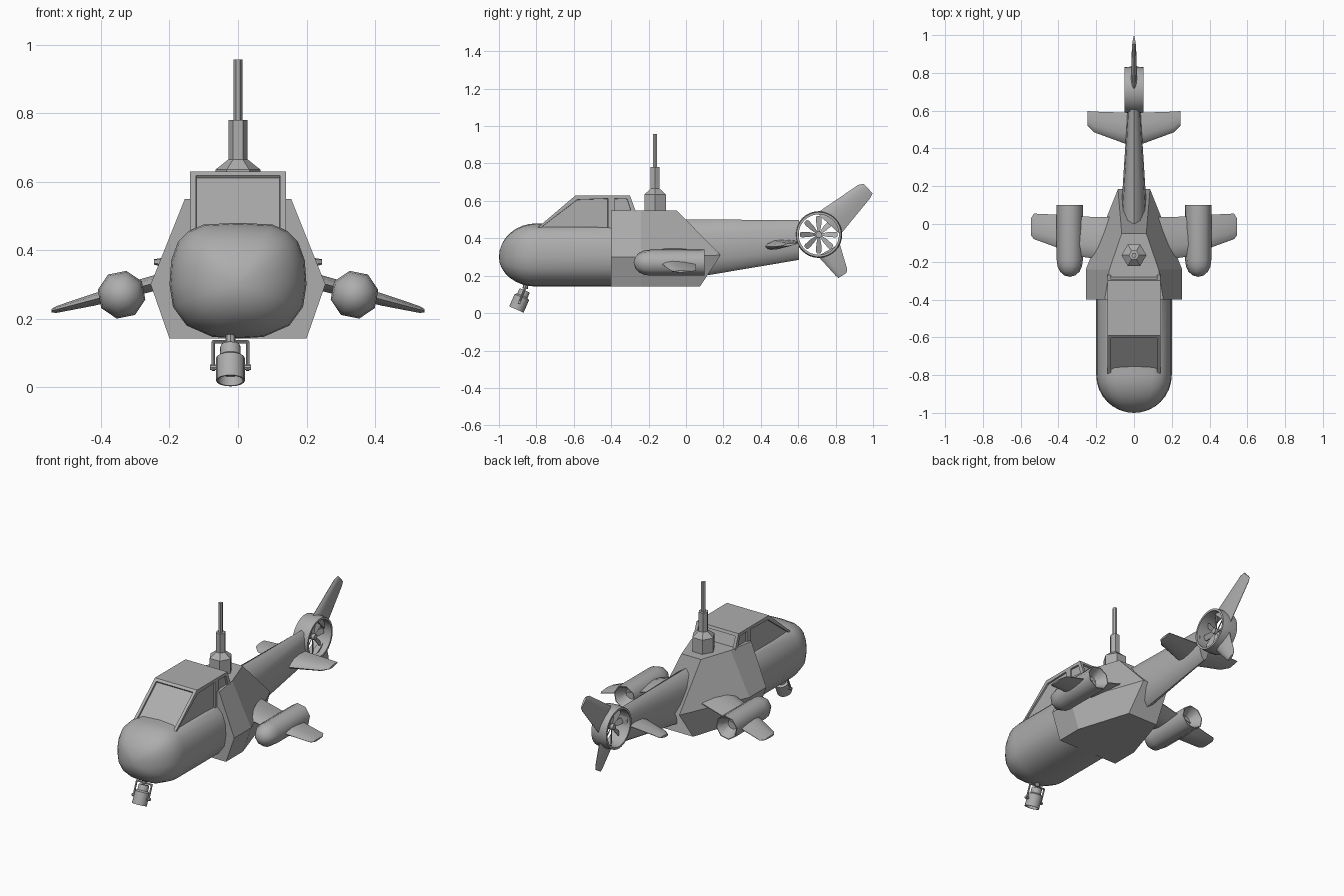
import bpy, bmesh, math
from mathutils import Vector, Matrix

cube = bpy.data.objects.get("Cube")
if cube:
    bpy.data.objects.remove(cube)

GREY = (0.42, 0.42, 0.42, 1)
grey = bpy.data.materials.new("plain grey")
grey.use_nodes = True
grey.diffuse_color = GREY
grey.node_tree.nodes["Principled BSDF"].inputs["Base Color"].default_value = GREY


def finish(bm, name, angle=None):
    """Clean the mesh, make the object, shade it smooth below an angle."""
    bmesh.ops.remove_doubles(bm, verts=bm.verts, dist=1e-5)
    bmesh.ops.recalc_face_normals(bm, faces=bm.faces)
    mesh = bpy.data.meshes.new(name)
    bm.to_mesh(mesh)
    bm.free()
    mesh.materials.append(grey)
    ob = bpy.data.objects.new(name, mesh)
    bpy.context.collection.objects.link(ob)
    if angle:
        bpy.ops.object.select_all(action='DESELECT')
        ob.select_set(True)
        bpy.context.view_layer.objects.active = ob
        bpy.ops.object.shade_smooth_by_angle(angle=math.radians(angle))
    return ob


def loft(bm, rings, caps=True):
    """Skin closed rings that all have the same number of points."""
    rows = [[bm.verts.new(p) for p in ring] for ring in rings]
    n = len(rows[0])
    for a, b in zip(rows, rows[1:]):
        for i in range(n):
            j = (i + 1) % n
            bm.faces.new((a[i], a[j], b[j], b[i]))
    if caps:
        bm.faces.new(rows[0])
        bm.faces.new(rows[-1])


def lathe(bm, profile, origin, axis, segs, turn=0.0, caps=False):
    """Turn (radius, height) points around an axis."""
    m = Matrix.Translation(origin) @ Vector(axis).to_track_quat('Z', 'Y').to_matrix().to_4x4()
    angles = [turn + math.tau * i / segs for i in range(segs)]
    loft(bm, [[m @ Vector((r * math.cos(a), r * math.sin(a), h)) for a in angles]
              for r, h in profile], caps)


def rod(bm, a, b, r, segs=8):
    d = Vector(b) - Vector(a)
    lathe(bm, [(r, 0), (r, d.length)], a, d, segs, caps=True)


def prism(bm, profile, half):
    """Extrude a (y, z) profile across x."""
    loft(bm, [[(x, y, z) for y, z in profile] for x in (-half, half)])


# Foil outline: chord fraction, half thickness fraction
FOIL = [(0, 0), (.08, .6), (.3, 1), (.65, .75), (1, .1),
        (1, -.1), (.65, -.75), (.3, -1), (.08, -.6)]


def wing(name, stations):
    """Stations: x, front y, back y, front z, back z, half thickness."""
    bm = bmesh.new()
    loft(bm, [[(x, y0 + (y1 - y0) * c, z0 + (z1 - z0) * c + t * k) for c, k in FOIL]
              for x, y0, y1, z0, z1, t in stations])
    finish(bm, name, 35)


# Cabin with domed nose: one cross-section, shrunk towards the tip
half = [(0, .48), (.1, .475), (.145, .455), (.175, .425), (.195, .37), (.2, .3),
        (.19, .235), (.15, .18), (.075, .147), (0, .142)]
section = half + [(-x, z) for x, z in half[-2:0:-1]]
rings = []
for i in range(9):
    a = math.pi / 2 * i / 8
    s = max(math.sin(a), 1e-7)
    rings.append([(x * s, -.8 - .2 * math.cos(a), .3 + (z - .3) * s) for x, z in section])
rings.append([(x, -.38, min(z, .455)) for x, z in section])
bm = bmesh.new()
loft(bm, rings)
finish(bm, "cabin", 32)

# Canopy: front and rear blocks with recessed windows
blocks = {"front_canopy": [(-.837, .42), (-.59, .63), (-.4, .63), (-.4, .42)],
          "rear_canopy": [(-.4, .42), (-.4, .63), (-.3, .63), (-.26, .52), (-.26, .42)]}
for name, profile in blocks.items():
    bm = bmesh.new()
    prism(bm, profile, .14)
    bmesh.ops.recalc_face_normals(bm, faces=bm.faces)
    panes = [f for f in bm.faces if abs(f.normal.x) > .9
             or (.2 < f.normal.z < .9 and abs(f.normal.y) > .3)]
    bmesh.ops.inset_individual(bm, faces=panes, thickness=.025, depth=0)
    bmesh.ops.inset_individual(bm, faces=panes, thickness=.001, depth=-.01)
    finish(bm, name)

# Faceted middle body, narrowing to the rear
bm = bmesh.new()
stations = [[(.155, -.4, .55), (.255, -.4, .3), (.2, -.4, .142)],
            [(.13, -.24, .55), (.255, -.24, .3), (.2, -.24, .142)],
            [(.065, -.05, .55), (.085, .185, .31), (.1, .075, .142)]]
loft(bm, [st + [(-x, y, z) for x, y, z in reversed(st)] for st in stations])
finish(bm, "middle_body")

# Tail boom
bm = bmesh.new()
rings = []
for y, w, lo, hi in [(-.02, .066, .19, .5), (.1, .066, .2, .5), (.605, .034, .285, .498)]:
    rings.append([(w * math.cos(a), y, (lo + hi) / 2 + (hi - lo) / 2 * math.sin(a))
                  for a in (math.tau * i / 12 for i in range(12))])
loft(bm, rings)
finish(bm, "tail_boom", 40)

# Tail fan: duct, hub and eight blades
fan = Vector((0, .71, .42))
bm = bmesh.new()
lathe(bm, [(.108, -.05), (.12, -.05), (.125, 0), (.12, .05), (.108, .05), (.108, -.05)],
      fan, (1, 0, 0), 32)
finish(bm, "fan_duct", 35)
bm = bmesh.new()
rod(bm, fan - Vector((.02, 0, 0)), fan + Vector((.02, 0, 0)), .017, 12)
finish(bm, "fan_hub", 35)
bm = bmesh.new()
for i in range(8):
    spin = Matrix.Translation(fan) @ Matrix.Rotation(math.tau * i / 8, 4, 'X')
    loft(bm, [[spin @ Vector((x + w * .5, w, r)) for x, w in
               ((-.002, -wide), (.002, -wide), (.002, wide), (-.002, wide))]
              for r, wide in ((.01, .005), (.05, .013), (.09, .015), (.1, .01))])
finish(bm, "fan_blades")


# Tail fins: foil rings from root to tip, thin across x
def fin(name, stations):
    bm = bmesh.new()
    loft(bm, [[(t * k, y0 + (y1 - y0) * c, z0 + (z1 - z0) * c) for c, k in FOIL]
              for y0, z0, y1, z1, t in stations])
    finish(bm, name, 35)


fin("upper_fin", [(.7, .535, .825, .42, .018), (.92, .685, .985, .615, .011),
                  (.95, .692, .998, .64, .007)])
fin("lower_fin", [(.705, .305, .822, .37, .018), (.8, .2, .862, .235, .011),
                  (.815, .188, .858, .215, .007)])

# Paired parts: stabilisers, stub wings and engine pods
for side, s in (("left", 1), ("right", -1)):
    wing(side + "_stabiliser", [(0, .41, .59, .355, .385, .026),
                                (s * .06, .43, .59, .355, .383, .024),
                                (s * .21, .485, .595, .357, .375, .014),
                                (s * .245, .52, .598, .362, .372, .007)])
    wing(side + "_stub_wing", [(s * .1, -.2, .035, .343, .343, .026),
                               (s * .3, -.17, .04, .289, .289, .022),
                               (s * .42, -.12, .05, .256, .256, .018),
                               (s * .53, -.08, .055, .227, .227, .01),
                               (s * .545, -.06, .03, .223, .223, .005)])
    bm = bmesh.new()
    lathe(bm, [(0, .28), (.03, .272), (.053, .252), (.066, .225), (.071, .19),
               (.071, -.1), (.066, -.1), (.032, -.04), (0, -.04)],
          (s * .34, 0, .27), (0, -1, 0), 8, turn=s * .2)
    finish(bm, side + "_engine_pod", 50)

# Six-sided mast
bm = bmesh.new()
lathe(bm, [(0, .53), (.066, .53), (.066, .635), (.028, .665), (.028, .78),
           (.013, .78), (.013, .957), (0, .957)], (0, -.165, 0), (0, 0, 1), 6)
finish(bm, "mast")

# Searchlight tilted forward below the nose
X = -.022
tilt = Vector((0, -.4, -.92)).normalized()
top = Vector((X, -.862, .122))
bm = bmesh.new()
lathe(bm, [(0, 0), (.028, 0), (.03, .006), (.03, .032), (.042, .04), (.042, .112),
           (.037, .112), (.033, .085), (0, .085)], top, tilt, 16)
finish(bm, "searchlight", 35)
bm = bmesh.new()
pivot = top + tilt * .07
for s in (-.05, .05):
    low, high = pivot + Vector((s, 0, 0)), Vector((X + s, -.86, .133))
    rod(bm, low - tilt * -.01, high, .005)
    rod(bm, low - Vector((s * .25, 0, 0)), low + Vector((s * .2, 0, 0)), .008)
rod(bm, (X - .053, -.86, .133), (X + .053, -.86, .133), .005)
rod(bm, (X, -.86, .13), (X, -.855, .17), .014)
finish(bm, "searchlight_bracket", 35)
